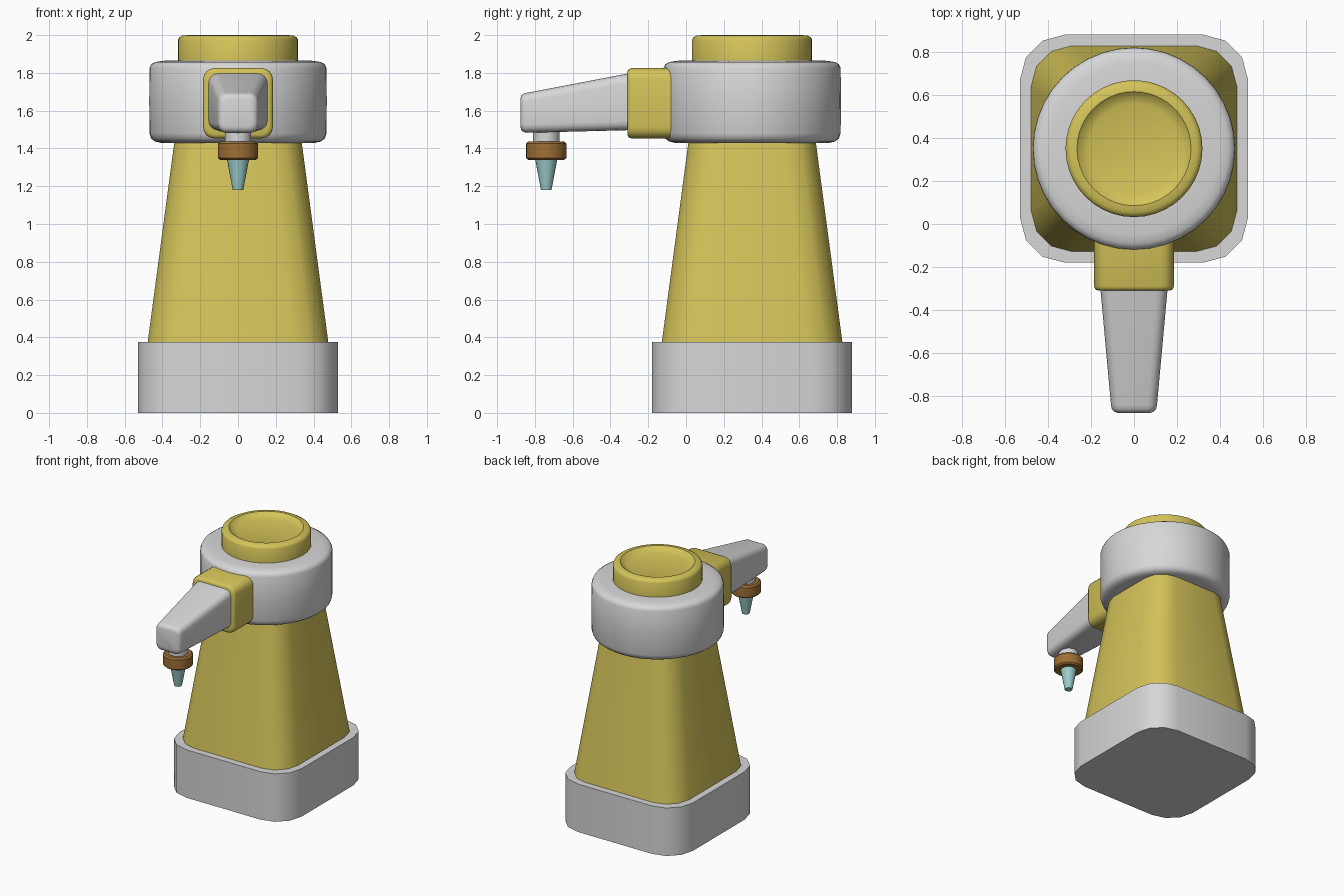
import bpy, bmesh, math
from mathutils import Vector

cube = bpy.data.objects.get("Cube")
if cube:
    bpy.data.objects.remove(cube, do_unlink=True)


def material(name, rgb):
    m = bpy.data.materials.new(name)
    m.use_nodes = True
    m.diffuse_color = (*rgb, 1)
    m.node_tree.nodes["Principled BSDF"].inputs["Base Color"].default_value = (*rgb, 1)
    return m


GREY = material("light grey", (0.68, 0.68, 0.68))
YELLOW = material("mustard yellow", (0.66, 0.55, 0.1))
BROWN = material("bronze brown", (0.34, 0.16, 0.035))
TEAL = material("pale teal", (0.34, 0.62, 0.6))

BODY_Y = 0.35     # centre of the tower
NOZZLE_Y = -0.74  # centre of the nozzle


def finish(name, bm, mat, angle=35):
    bmesh.ops.recalc_face_normals(bm, faces=bm.faces)
    mesh = bpy.data.meshes.new(name)
    bm.to_mesh(mesh)
    bm.free()
    ob = bpy.data.objects.new(name, mesh)
    bpy.context.collection.objects.link(ob)
    mesh.materials.append(mat)
    bpy.ops.object.select_all(action='DESELECT')
    ob.select_set(True)
    bpy.context.view_layer.objects.active = ob
    bpy.ops.object.shade_smooth_by_angle(angle=math.radians(angle))
    return ob


def skin(bm, rings):
    """Bridge neighbouring rings with quads and cap both ends."""
    n = len(rings[0])
    for a, b in zip(rings, rings[1:]):
        for i in range(n):
            j = (i + 1) % n
            bm.faces.new((a[i], a[j], b[j], b[i]))
    bm.faces.new(rings[0])
    bm.faces.new(rings[-1])


def lathe(name, profile, y, mat, sides=40):
    """Revolve (radius, z) points about a vertical axis."""
    bm = bmesh.new()
    rings = []
    for r, z in profile:
        angles = [math.tau * i / sides for i in range(sides)]
        rings.append([bm.verts.new((r * math.cos(a), y + r * math.sin(a), z)) for a in angles])
    skin(bm, rings)
    return finish(name, bm, mat)


def rounded_rect(w, h, r, steps):
    """Outline of a rectangle with half sizes w, h and corner radius r."""
    pts = []
    for k, (sx, sy) in enumerate(((1, 1), (-1, 1), (-1, -1), (1, -1))):
        for i in range(steps + 1):
            a = (k + i / steps) * math.pi / 2
            pts.append((sx * (w - r) + r * math.cos(a), sy * (h - r) + r * math.sin(a)))
    return pts


def upright_loft(name, sections, mat):
    """Rounded squares (half size, radius, z) stacked upwards."""
    bm = bmesh.new()
    skin(bm, [[bm.verts.new((x, BODY_Y + y, z)) for x, y in rounded_rect(s, s, r, 3)]
              for s, r, z in sections])
    return finish(name, bm, mat)


def forward_loft(name, sections, mat):
    """Rounded rectangles (half width, bottom, top, radius, y) along y."""
    bm = bmesh.new()
    skin(bm, [[bm.verts.new((x, y, (lo + hi) / 2 + z))
               for x, z in rounded_rect(w, (hi - lo) / 2, r, 4)]
              for w, lo, hi, r, y in sections])
    return finish(name, bm, mat, 50)


# Plinth and tapered tower
upright_loft("base", [(0.53, 0.21, 0), (0.53, 0.21, 0.375)], GREY)
upright_loft("tower", [(0.48, 0.19, 0.36), (0.335, 0.16, 1.45)], YELLOW)

# Rotating head with softened rims
lathe("head", [(0.3, 1.43), (0.41, 1.43), (0.44, 1.437), (0.46, 1.453), (0.469, 1.48),
               (0.47, 1.65), (0.469, 1.825), (0.46, 1.845), (0.44, 1.857), (0.40, 1.864),
               (0.30, 1.867)], BODY_Y, GREY)

# Dished cap
lathe("cap", [(0.318, 1.85), (0.318, 1.975), (0.311, 1.988), (0.295, 1.997), (0.265, 2.0),
              (0.245, 1.982), (0.21, 1.97)], BODY_Y, YELLOW)

# Collar where the arm leaves the head
forward_loft("arm_collar", [(0.185, 1.453, 1.825, 0.06, 0.05), (0.185, 1.453, 1.825, 0.06, -0.29),
                            (0.179, 1.459, 1.819, 0.055, -0.304),
                            (0.165, 1.473, 1.805, 0.045, -0.31)], YELLOW)

# Tapered arm with a rounded tip
forward_loft("arm", [(0.157, 1.497, 1.80, 0.05, -0.29), (0.107, 1.483, 1.695, 0.045, -0.84),
                     (0.103, 1.487, 1.69, 0.042, -0.86), (0.092, 1.498, 1.68, 0.035, -0.872),
                     (0.075, 1.515, 1.663, 0.03, -0.877)], GREY)

# Nozzle assembly hanging from the arm tip
lathe("nozzle_neck", [(0.07, 1.42), (0.07, 1.52)], NOZZLE_Y, GREY, 24)
lathe("nozzle_ring", [(0.095, 1.34), (0.107, 1.35), (0.107, 1.425), (0.095, 1.436)],
      NOZZLE_Y, BROWN, 24)
lathe("nozzle_tip", [(0.028, 1.18), (0.06, 1.35)], NOZZLE_Y, TEAL, 20)
